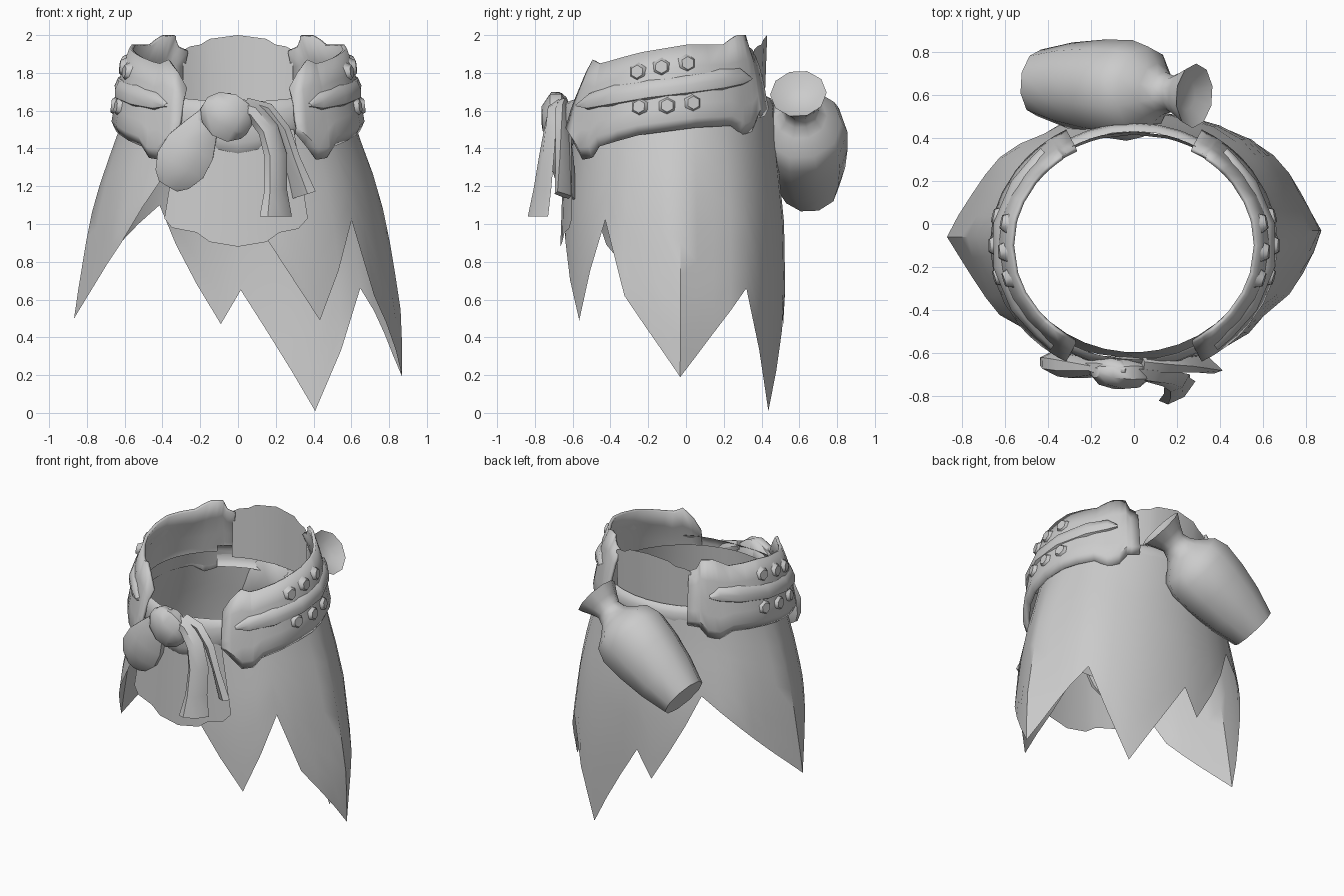
import bpy, bmesh, math
from mathutils import Vector, Matrix

if "Cube" in bpy.data.objects:
    bpy.data.objects.remove(bpy.data.objects["Cube"])

grey = bpy.data.materials.new("plain_grey")
grey.diffuse_color = (0.6, 0.6, 0.6, 1)
grey.use_nodes = True
grey.node_tree.nodes["Principled BSDF"].inputs["Base Color"].default_value = grey.diffuse_color


def lerp(table, v):
    """Piecewise linear lookup in a list of (key, value)."""
    if v <= table[0][0]:
        return table[0][1]
    for (k0, v0), (k1, v1) in zip(table, table[1:]):
        if v <= k1:
            return v0 + (v1 - v0) * (v - k0) / (k1 - k0)
    return table[-1][1]


def finish(name, bm, thick=0, angle=40):
    bmesh.ops.recalc_face_normals(bm, faces=bm.faces)
    me = bpy.data.meshes.new(name)
    bm.to_mesh(me)
    bm.free()
    me.materials.append(grey)
    ob = bpy.data.objects.new(name, me)
    bpy.context.collection.objects.link(ob)
    if thick:
        mod = ob.modifiers.new("thickness", 'SOLIDIFY')
        mod.thickness = thick
        mod.offset = -1
    bpy.ops.object.select_all(action='DESELECT')
    ob.select_set(True)
    bpy.context.view_layer.objects.active = ob
    bpy.ops.object.shade_smooth_by_angle(angle=math.radians(angle))
    return ob


def grid(name, rows, wrap=False, thick=0, caps=(), angle=40):
    """Skin a list of equally long point rows."""
    bm = bmesh.new()
    vs = [[bm.verts.new(p) for p in r] for r in rows]
    n = len(vs[0])
    for r0, r1 in zip(vs, vs[1:]):
        for i in range(n if wrap else n - 1):
            j = (i + 1) % n
            bm.faces.new((r0[i], r0[j], r1[j], r1[i]))
    for c in caps:
        bm.faces.new(vs[c])
    return finish(name, bm, thick, angle)


def around(deg, a, b, cy, z):
    p = math.radians(deg)
    return Vector((a * math.cos(p), cy + b * math.sin(p), z))


# Skirt: flared oval, pinched to a point at the sides, with a jagged hem (angle, hem height)
hem = [(2, .19), (20, .42), (40, .66), (62, .01), (89, .65), (96, .47), (123, 1.1),
       (141, .9), (181, .5), (219, .89), (238, 1.28), (266, 1.3), (281, .92),
       (300, .49), (320, 1.02), (332, .62), (362, .19)]
half_x = [(0, .87), (.19, .87), (.5, .868), (.66, .845), (1.02, .785), (1.25, .72), (1.44, .65), (1.62, .59)]
half_y = [(0, .55), (.65, .575), (1.0, .57), (1.4, .53), (1.62, .515)]
angles = []
for (d0, _), (d1, _) in zip(hem, hem[1:]):
    steps = max(1, round((d1 - d0) / 10))
    angles += [d0 + (d1 - d0) * i / steps for i in range(steps)]
rows = []
for k in range(9):
    row = []
    for d in angles:
        z = 1.62 + (lerp(hem, d) - 1.62) * k / 8
        front = .03 * max(0, -math.sin(math.radians(d)))
        p = around(d, lerp(half_x, z), lerp(half_y, z) + front, -.05, z)
        off = abs((d + 90) % 180 - 90)
        if 2 < off < 40:
            p.x *= 1 - .05 * math.sin(math.pi * off / 40) * min(1, (1.62 - z) / .6)
        row.append(p)
    rows.append(row)
grid("skirt", rows, wrap=True)

# Waist sash: rounded bands between the belts, the front one draped lower
for name, start in (("front_sash", 230), ("back_sash", 50)):
    rows = []
    for d in range(start, start + 81, 10):
        drape = max(0, -math.sin(math.radians(d))) ** 8
        rows.append([around(d, .585 + .035 * math.cos(q), .53 + .04 * math.cos(q), -.1,
                            1.6 - .1 * drape + (.075 + .07 * drape) * math.sin(q))
                     for q in [(i - 3) * math.pi / 6 for i in range(7)]])
    grid(name, rows)

# Side belts: (angle, top) and (angle, bottom) outlines
top = [(-62, 1.72), (-57, 1.8), (-50, 1.87), (-44, 1.85), (-38, 1.86), (-15, 1.91), (12, 1.95),
       (35, 1.95), (41, 1.98), (46, 2.0), (54, 2.0), (57, 1.94), (62, 1.92)]
bottom = [(-62, 1.48), (-56, 1.41), (-50, 1.34), (-43, 1.35), (-38, 1.41), (-15, 1.47), (15, 1.51),
          (35, 1.52), (43, 1.47), (50, 1.49), (55, 1.56), (62, 1.57)]
swell = [(0, .645), (.12, .67), (.3, .655), (.5, .64), (.75, .615), (1, .575)]
belt_angles = sorted({d for d, _ in top} | {d for d, _ in bottom} | {0, -26, 24})


def belt_point(d, z, out, s):
    t = (z - lerp(bottom, d)) / (lerp(top, d) - lerp(bottom, d))
    a = lerp(swell, t) + out
    p = around(d, a, a - .06, -.1, z)
    p.x *= s
    return p


for s, side in ((1, "right"), (-1, "left")):
    rows = []
    for t, _ in swell:
        rows.append([belt_point(d, lerp(bottom, d) + t * (lerp(top, d) - lerp(bottom, d)), 0, s)
                     for d in belt_angles])
    grid(side + "_belt", rows, thick=.02)

    # Raised strap running along the belt, pointed in front
    rows = []
    for d, z, w in ((-54, 1.63, .01), (-46, 1.65, .05), (-30, 1.68, .06), (-10, 1.71, .055),
                    (10, 1.735, .055), (30, 1.765, .06), (43, 1.78, .05), (49, 1.77, .01)):
        rows.append([belt_point(d, z + w * f, o, s)
                     for f, o in ((-1, -.01), (-.75, .015), (0, .025), (.75, .015), (1, -.01))])
    grid(side + "_strap", rows, angle=50)

    # Six-sided studs above and below the strap
    for i, (y, z) in enumerate(((-.26, 1.805), (-.13, 1.83), (.01, 1.85), (-.24, 1.62), (-.1, 1.625), (.03, 1.64))):
        d = math.degrees(math.asin((y + .1) / .57))
        pos = belt_point(d, z, 0, s)
        nrm = Vector((pos.x, (pos.y + .1) * 1.2, .12 * abs(pos.x)))
        bm = bmesh.new()
        bmesh.ops.create_cone(bm, cap_ends=True, segments=6, radius1=.055, radius2=.035, depth=.035,
                              matrix=Matrix.Translation(pos) @ nrm.to_track_quat('Z', 'Y').to_matrix().to_4x4())
        finish(f"{side}_stud_{i + 1}", bm, angle=60)

# Back panel with a wavy top
crest = [(60, 1.92), (64, 1.94), (70, 1.95), (75, 1.98), (90, 2.0), (105, 1.98), (110, 1.95), (116, 1.94), (120, 1.92)]
rows = [[around(d, .58, .515 + .015 * t, -.1, 1.6 + t * (z - 1.6)) for d, z in crest] for t in (0, .5, 1)]
grid("back_panel", rows)

# Front apron with a scalloped lower edge
edge = [(-.39, 1.03), (-.35, .98), (-.22, .955), (-.15, .905), (0, .88), (.15, .905),
        (.22, .955), (.32, .975), (.37, 1.03)]
rows = []
for t in (0, .12, .4, .7, 1):
    row = []
    for x, z in edge:
        xx = x * (1 - .2 * t)
        row.append((xx, -.665 + .45 * xx * xx + .02 * t, z + t * (1.5 - z)))
    rows.append(row)
grid("front_apron", rows)


# Rounded bodies made from rings along an axis; flat may vary along the axis
def lathe(name, start, end, profile, sides, flat=1, caps=(0, -1)):
    start, end = Vector(start), Vector(end)
    axis = (end - start).normalized()
    side = axis.cross(Vector((0, 1, 0))).normalized()
    depth = axis.cross(side)
    rows = []
    for t, r in profile:
        c = start.lerp(end, t)
        f = lerp(flat, t) if isinstance(flat, list) else flat
        rows.append([c + r * (math.cos(q) * side + f * math.sin(q) * depth)
                     for q in [(i + .5) * math.tau / sides for i in range(sides)]])
    return grid(name, rows, wrap=True, caps=caps, angle=45)


# Gourd bottle hanging at the back: high shoulder, narrow neck, flared shallow mouth
lathe("gourd_bottle", (-.44, .655, 1.19), (.28, .595, 1.69),
      [(0, .155), (.2, .21), (.4, .245), (.58, .26), (.68, .225), (.75, .14), (.8, .1),
       (.86, .085), (.92, .11), (1, .15), (.95, .07)], 10, [(0, 1), (.3, .93), (.6, .9), (.8, 1)])

# Bow: knot and hanging loop
lathe("bow_knot", (-.18, -.69, 1.64), (.06, -.69, 1.5),
      [(0, .04), (.15, .1), (.45, .135), (.75, .125), (.95, .07), (1, .03)], 8, .6)
lathe("bow_loop", (-.15, -.67, 1.58), (-.37, -.635, 1.2),
      [(0, .06), (.2, .1), (.45, .145), (.7, .15), (.9, .11), (1, .06)], 8, .45)
lathe("bow_band", (-.2, -.66, 1.53), (-.03, -.68, 1.68), [(0, .05), (.4, .075), (.8, .06), (1, .02)], 8, .8)


# Ribbon tails: flattened strips with a raised middle, turned by a slant in depth
def ribbon(name, path, slant):
    rows = []
    for i, (x, y, z, w) in enumerate(path):
        p, q = path[max(i - 1, 0)], path[min(i + 1, len(path) - 1)]
        run = Vector((q[0] - p[0], 0, q[2] - p[2])).normalized()
        across = Vector((-run.z, 0, run.x))
        c = Vector((x, y, z))
        turn = slant * i / (len(path) - 1)
        rows.append([c + across * w * f + Vector((0, o + turn * f, 0))
                     for f, o in ((-1, .01), (-.5, -.03), (.4, -.035), (1, .01), (0, .03))])
    grid(name, rows, wrap=True, caps=(0, -1), angle=50)


ribbon("front_tail", [(-.02, -.68, 1.63, .04), (.08, -.7, 1.6, .05), (.16, -.715, 1.5, .055),
                      (.2, -.735, 1.36, .06), (.2, -.76, 1.18, .06), (.2, -.785, 1.04, .085)], .045)
ribbon("rear_tail", [(.04, -.65, 1.64, .03), (.15, -.65, 1.6, .045), (.23, -.645, 1.49, .05),
                     (.28, -.64, 1.34, .05), (.34, -.64, 1.15, .075)], -.05)
